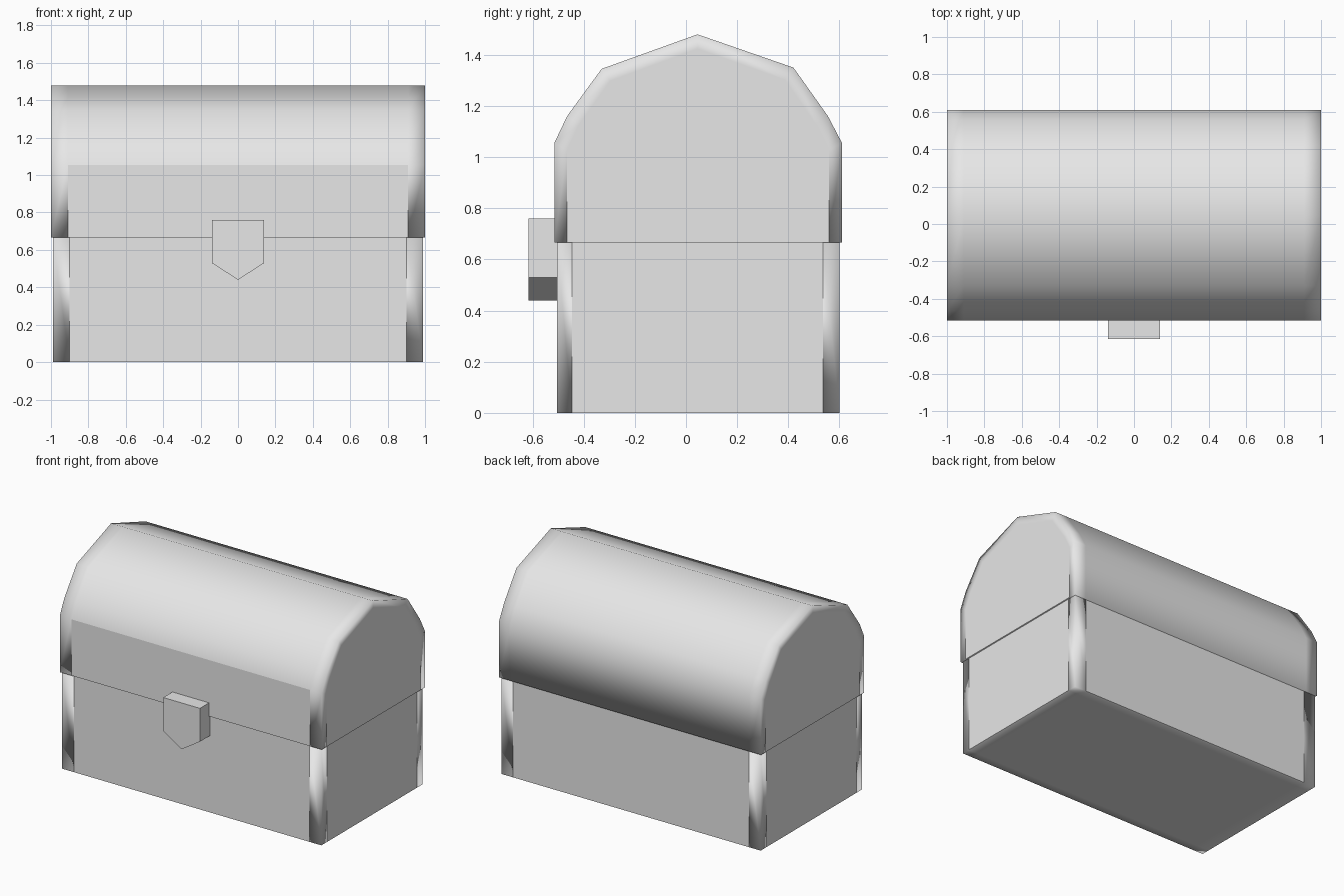
import bpy, bmesh
from mathutils import Vector

cube = bpy.data.objects.get("Cube")
if cube:
    bpy.data.objects.remove(cube, do_unlink=True)

grey = bpy.data.materials.new("plain grey")
grey.use_nodes = True
colour = (0.8, 0.8, 0.8, 1)
grey.diffuse_color = colour
grey.node_tree.nodes["Principled BSDF"].inputs["Base Color"].default_value = colour

SEAM = 0.667      # height where the lid meets the body
MID = 0.0475      # centre of the chest in depth


def finish(name, bm, is_panel):
    """Smooth the mesh, with crisp borders round the faces that are flat panels."""
    bmesh.ops.recalc_face_normals(bm, faces=bm.faces)
    for face in bm.faces:
        face.smooth = True
    for face in bm.faces:
        if is_panel(face):
            for edge in face.edges:
                edge.smooth = False
    mesh = bpy.data.meshes.new(name)
    bm.to_mesh(mesh)
    bm.free()
    mesh.materials.append(grey)
    obj = bpy.data.objects.new(name, mesh)
    bpy.context.collection.objects.link(obj)
    return obj


# Body: a box cut into large panels and narrow corner strips
bm = bmesh.new()
bmesh.ops.create_cube(bm, size=1)
for v in bm.verts:
    v.co = (v.co.x * 1.98, MID + v.co.y * 1.105, (v.co.z + 0.5) * SEAM)
for co, no in (((-0.9, 0, 0), (1, 0, 0)), ((0.9, 0, 0), (1, 0, 0)),
               ((0, -0.445, 0), (0, 1, 0)), ((0, 0.535, 0), (0, 1, 0))):
    bmesh.ops.bisect_plane(bm, geom=bm.verts[:] + bm.edges[:] + bm.faces[:],
                           plane_co=co, plane_no=no)
finish("chest_body", bm,
       lambda f: abs(f.normal.z) < 0.5 and f.calc_area() > 0.3)

# Lid: arched profile carried along x, with inset end panels
outer = [(-0.515, SEAM), (-0.515, 1.055), (-0.465, 1.16), (-0.33, 1.345), (0.045, 1.48),
         (0.42, 1.35), (0.555, 1.16), (0.61, 1.055), (0.61, SEAM)]
inner = [(MID + (y - MID) * 0.91, SEAM + (z - SEAM) * 0.93) for y, z in outer]
section = outer + [inner[-1], inner[0]]
bm = bmesh.new()
loops = [[bm.verts.new((x, y, z)) for y, z in section] for x in (-1, -0.91, 0.91, 1)]
for a, b in zip(loops, loops[1:]):
    for i in range(len(section)):
        j = (i + 1) % len(section)
        bm.faces.new((a[i], a[j], b[j], b[i]))
for loop in (loops[0], loops[-1]):
    x = loop[0].co.x
    n = len(outer)
    ring = [loop[-1]] + [bm.verts.new((x, y, z)) for y, z in inner[1:-1]] + [loop[n]]
    for i in range(n - 1):
        bm.faces.new((loop[i], loop[i + 1], ring[i + 1], ring[i]))
    bm.faces.new(ring)


def lid_panel(f):
    front = f.normal.y < -0.99 and f.calc_area() > 0.3
    return front or (abs(f.normal.x) > 0.99 and len(f.verts) > 4)


finish("chest_lid", bm, lid_panel)

# Clasp: pointed plate standing out from the front
bm = bmesh.new()
shape = [(-0.14, 0.76), (-0.14, 0.53), (0, 0.44), (0.14, 0.53), (0.14, 0.76)]
plate = bm.faces.new([bm.verts.new((x, -0.615, z)) for x, z in shape])
new = bmesh.ops.extrude_face_region(bm, geom=[plate], use_keep_orig=True)["geom"]
bmesh.ops.translate(bm, vec=Vector((0, 0.115, 0)),
                    verts=[g for g in new if isinstance(g, bmesh.types.BMVert)])
finish("clasp", bm, lambda f: True)
